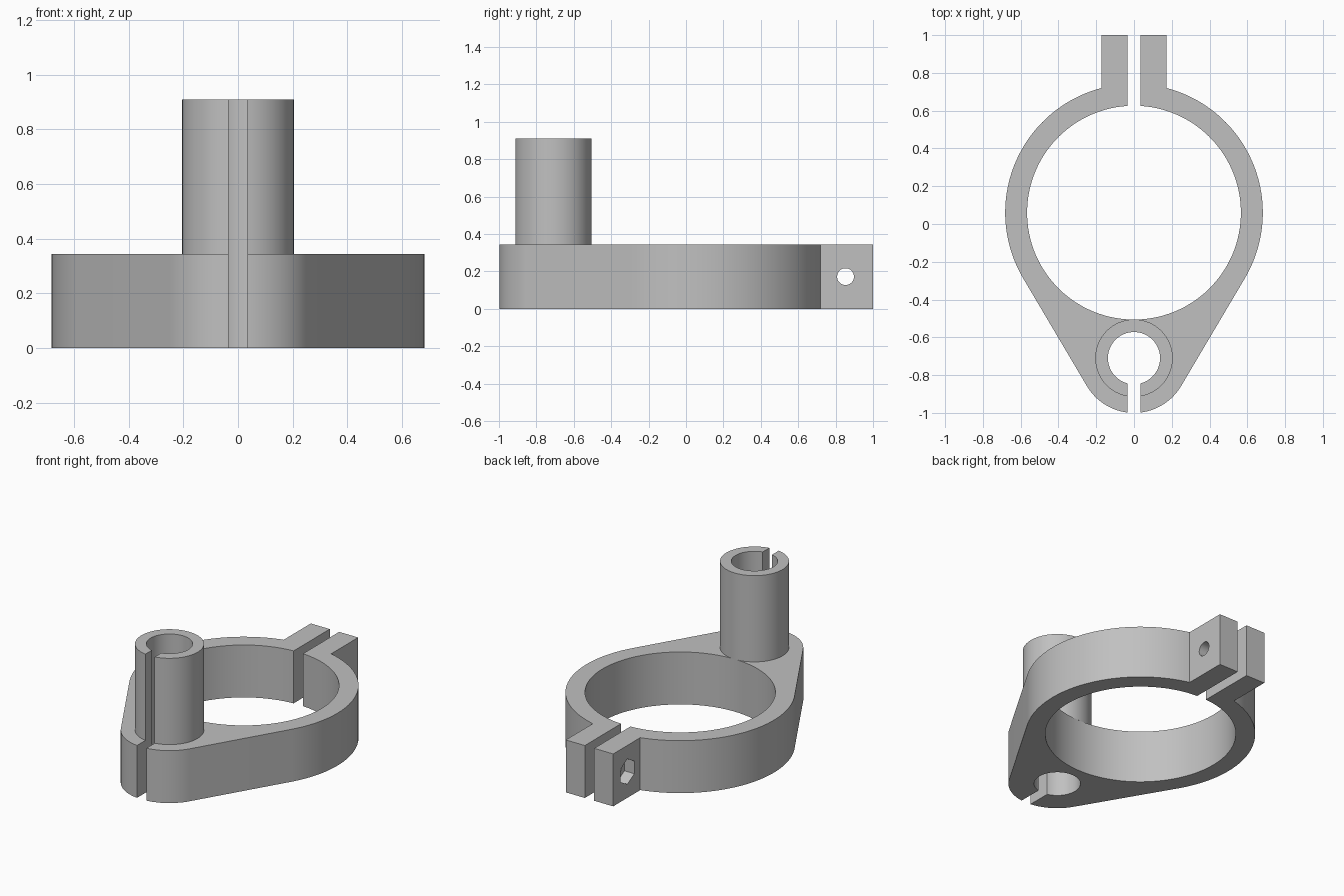
import bpy, bmesh
from math import asin, acos, sin, cos, pi, radians
from mathutils import Matrix, Vector

if "Cube" in bpy.data.objects:
    bpy.data.objects.remove(bpy.data.objects["Cube"], do_unlink=True)

# Main dimensions
RING_Y, RING_OUT, RING_IN = 0.06, 0.682, 0.566
POST_Y, BOSS_R, POST_R, BORE_R = -0.71, 0.29, 0.205, 0.138
SLOT, EAR_X, EAR_END = 0.034, 0.172, 1.0
PLATE_H, POST_H = 0.344, 0.91
BOLT_Y, BOLT_Z = 0.853, 0.172

grey = bpy.data.materials.new("plain grey")
grey.use_nodes = True
colour = (0.53, 0.53, 0.53, 1)
grey.diffuse_color = colour
grey.node_tree.nodes["Principled BSDF"].inputs["Base Color"].default_value = colour


def arc(cy, r, start, end, steps):
    """Points on a circle centred on (0, cy)."""
    angles = [start + (end - start) * i / steps for i in range(steps + 1)]
    return [(r * cos(a), cy + r * sin(a)) for a in angles]


def prism(name, outline, z0, z1, matrix=Matrix(), bottom=True):
    """Extrude a flat outline into a solid."""
    bm = bmesh.new()
    base = bm.faces.new([bm.verts.new((x, y, z0)) for x, y in outline])
    ext = bmesh.ops.extrude_face_region(bm, geom=[base], use_keep_orig=True)
    top = [v for v in ext["geom"] if isinstance(v, bmesh.types.BMVert)]
    bmesh.ops.translate(bm, verts=top, vec=Vector((0, 0, z1 - z0)))
    bmesh.ops.recalc_face_normals(bm, faces=bm.faces)
    if not bottom:
        bmesh.ops.delete(bm, geom=[base], context="FACES_ONLY")
    bm.transform(matrix)
    mesh = bpy.data.meshes.new(name)
    bm.to_mesh(mesh)
    bm.free()
    mesh.materials.append(grey)
    obj = bpy.data.objects.new(name, mesh)
    bpy.context.collection.objects.link(obj)
    return obj


def activate(obj):
    bpy.ops.object.select_all(action="DESELECT")
    obj.select_set(True)
    bpy.context.view_layer.objects.active = obj


# Slotted bore shared by the plate and the post, left lip round to right lip
lip = asin(SLOT / BORE_R)
bore = arc(POST_Y, BORE_R, -pi / 2 - lip, lip - 2.5 * pi, 56)

# Clamp plate: boss arc, straight tangent flank, ring arc, ear; then mirrored
tangent = -asin((RING_OUT - BOSS_R) / (RING_Y - POST_Y))
side = arc(POST_Y, BOSS_R, -pi / 2 + asin(SLOT / BOSS_R), tangent, 20)
side += arc(RING_Y, RING_OUT, tangent, acos(EAR_X / RING_OUT), 48)
side += [(EAR_X, EAR_END), (SLOT, EAR_END)]
gap = asin(SLOT / RING_IN)
inner = arc(RING_Y, RING_IN, pi / 2 - gap, gap - 1.5 * pi, 112)
mirrored = [(-x, y) for x, y in reversed(side)]
plate = prism("clamp_plate", side + inner + mirrored + bore, 0, PLATE_H)

# Bolt hole through both ears, with a hexagonal nut pocket on the right ear
along_x = Matrix.Translation((0, BOLT_Y, BOLT_Z)) @ Matrix.Rotation(radians(90), 4, "Y")
cutters = [
    prism("bolt_cutter", arc(0, 0.045, 0, 2 * pi, 32)[:-1], -0.3, 0.3, along_x),
    prism("nut_cutter", arc(0, 0.083, 0, 2 * pi, 6)[:-1], -0.3, -0.1, along_x),
]
for cutter in cutters:
    cutter.hide_render = True
    activate(plate)
    mod = plate.modifiers.new("cut", "BOOLEAN")
    mod.operation = "DIFFERENCE"
    mod.solver = "EXACT"
    mod.object = cutter
    bpy.ops.object.modifier_apply(modifier=mod.name)
    bpy.data.objects.remove(cutter, do_unlink=True)

# Slotted tube standing on the boss
opening = asin(SLOT / POST_R)
shell = arc(POST_Y, POST_R, -pi / 2 + opening, 1.5 * pi - opening, 72)
post = prism("slotted_post", shell + bore, PLATE_H, POST_H, bottom=False)

for part in (plate, post):
    activate(part)
    bpy.ops.object.shade_smooth_by_angle(angle=radians(25))
